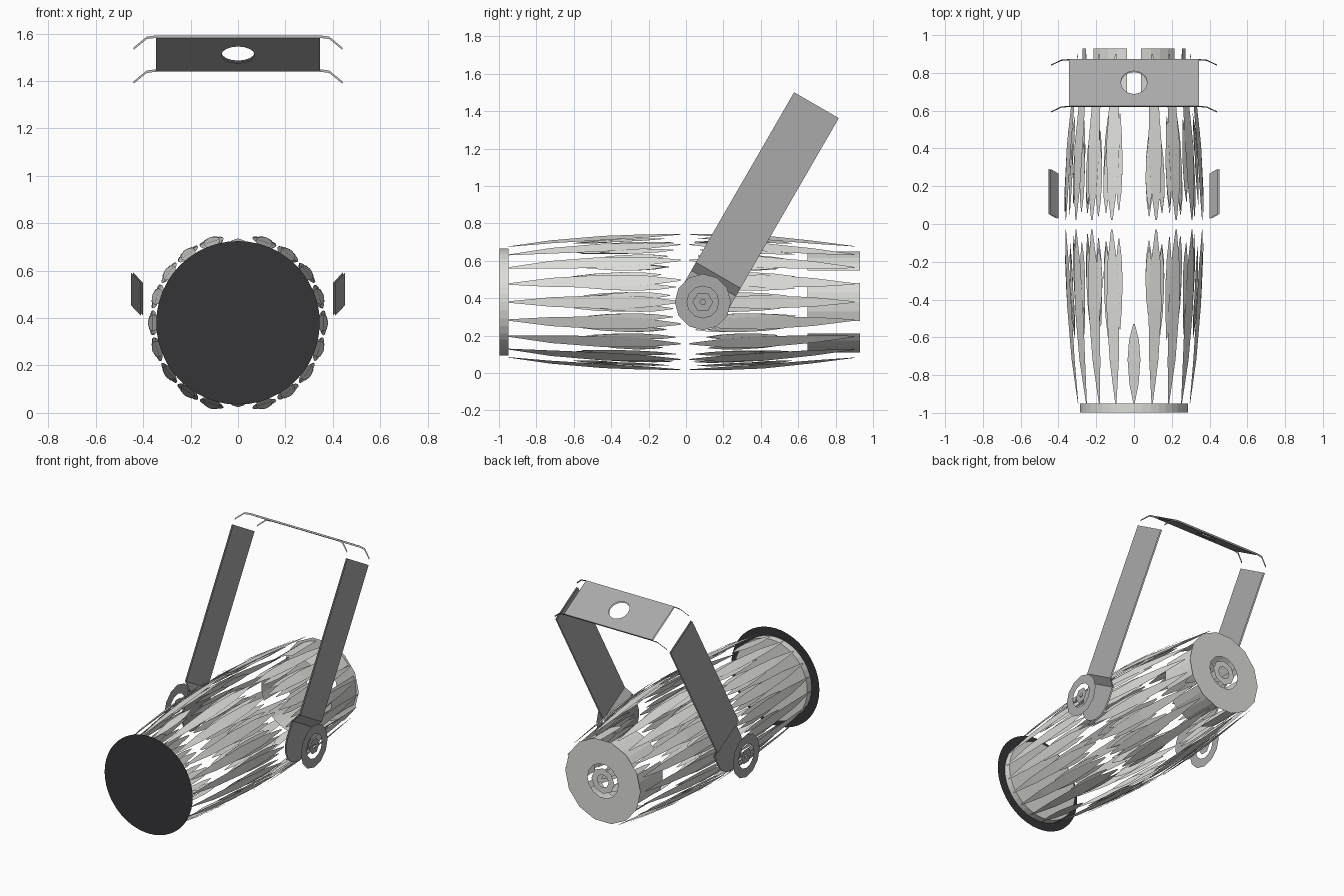
import bpy, bmesh, math, random
from mathutils import Vector

if "Cube" in bpy.data.objects:
    bpy.data.objects.remove(bpy.data.objects["Cube"])

random.seed(4)
CZ = 0.38  # height of the lamp axis


def material(name, col):
    m = bpy.data.materials.new(name)
    m.diffuse_color = (*col, 1)
    m.use_nodes = True
    m.node_tree.nodes["Principled BSDF"].inputs["Base Color"].default_value = m.diffuse_color
    return m


BODY = material("body_grey", (0.72, 0.73, 0.69))
YOKE = material("yoke_grey", (0.4, 0.4, 0.4))
DARK = material("lens_dark", (0.035, 0.035, 0.04))


def finish(bm, name, mat):
    me = bpy.data.meshes.new(name)
    bm.to_mesh(me)
    bm.free()
    ob = bpy.data.objects.new(name, me)
    bpy.context.collection.objects.link(ob)
    me.materials.append(mat)
    return ob


def face(bm, pts):
    return bm.faces.new([bm.verts.new(p) for p in pts])


def strip(bm, rows):
    """Quads between successive rows of points."""
    vs = [[bm.verts.new(p) for p in r] for r in rows]
    for a, b in zip(vs, vs[1:]):
        for i in range(len(a) - 1):
            bm.faces.new((a[i], a[i + 1], b[i + 1], b[i]))


def around(r, ang, y):
    return Vector((r * math.cos(ang), y, CZ + r * math.sin(ang)))


# barrel outline: (y, radius)
PROFILE = [(-1.0, .305), (-.7, .342), (-.4, .365), (-.03, .38), (.1, .38), (.45, .362), (.93, .31)]


def radius(y):
    for (y0, r0), (y1, r1) in zip(PROFILE, PROFILE[1:]):
        if y <= y1:
            return r0 + (r1 - r0) * (y - y0) / (y1 - y0)
    return PROFILE[-1][1]


def slat(bm, ang, y0, y1, half, inset=0):
    """Pointed curved strip lying on the barrel."""
    rows = []
    for t, w in ((0, .12), (.2, .75), (.45, 1), (.75, .75), (1, .12)):
        y = y0 + (y1 - y0) * t
        r = radius(y) - inset
        rows.append([around(r, ang + s * half * w / .36, y) for s in (-1, 1)])
    strip(bm, rows)


# slatted barrel, front and rear halves
for name, near, far in (("front_barrel", -.03, -.95), ("rear_barrel", .02, .9)):
    bm = bmesh.new()
    for k in range(20):
        a = math.radians(18 * k)
        if k in (5, 15):                       # seam at top and bottom
            if far < 0:
                slat(bm, a, -.53, -.95, .036)
            continue
        slat(bm, a, near, far, .036)
        for s in (-1, 1):                      # short shards beside each slat
            p = near + (far - near) * random.uniform(.02, .12)
            q = near + (far - near) * random.uniform(.45, .65)
            slat(bm, a + s * math.radians(5.5), p, q, .018, .008)
        slat(bm, a, near + (far - near) * .3, near + (far - near) * .62, .03, .02)
    finish(bm, name, BODY)


def annulus(bm, y, r0, r1, n):
    strip(bm, [[around(r, 2 * math.pi * i / n, y) for i in range(n + 1)] for r in (r0, r1)])


def disc(bm, y, r, n):
    face(bm, [around(r, 2 * math.pi * i / n, y) for i in range(n)])


# dark lens disc
bm = bmesh.new()
disc(bm, -1.0, .345, 48)
finish(bm, "lens_disc", DARK)

# shallow lens holder behind it
bm = bmesh.new()
strip(bm, [[around(.285, 2 * math.pi * i / 40, y) for i in range(41)] for y in (-.998, -.95)])
disc(bm, -.95, .285, 40)
finish(bm, "lens_holder", BODY)

# rear cap and its six side panels
bm = bmesh.new()
annulus(bm, .93, .12, .295, 14)
annulus(bm, .93, .045, .09, 8)
finish(bm, "rear_cap", BODY)
bm = bmesh.new()
for k in range(6):
    strip(bm, [[around(.273, math.radians(60 * k - 22 + 44 * i / 4), y) for i in range(5)]
               for y in (.65, .93)])
finish(bm, "rear_panels", BODY)

# yoke frame: u runs across the arm, d runs along it
PIV = Vector((0, .09, CZ))
D = Vector((0, .5, .866))
U = Vector((0, .866, -.5))
HW = .138


def yoke(x, u, d):
    return PIV + Vector((x, 0, 0)) + U * u + D * d


# arms: rounded foot, outward jog, long straight bar
for s, side in ((1, "right"), (-1, "left")):
    bm = bmesh.new()
    for t in (0, .01):
        foot = [yoke(s * (.41 - t), HW * math.cos(math.radians(a)), HW * math.sin(math.radians(a)))
                for a in range(180, 361, 20)]
        foot += [yoke(s * (.41 - t), HW, .115), yoke(s * (.41 - t), -HW, .115)]
        face(bm, foot)
        strip(bm, [[yoke(s * (x - t), u, d) for u in (-HW, HW)]
                   for x, d in ((.41, .115), (.452, .165), (.452, 1.215))])
    finish(bm, side + "_yoke_arm", YOKE)

    # knob disc outside each arm
    bm = bmesh.new()
    for r0, r1, n in ((.085, .15, 12), (.015, .055, 6)):
        strip(bm, [[PIV + Vector((s * .535, r * math.cos(2 * math.pi * i / n), r * math.sin(2 * math.pi * i / n)))
                    for i in range(n + 1)] for r in (r0, r1)])
    finish(bm, side + "_knob", YOKE)

# bridge plate with a round bolt hole, two skins
bm = bmesh.new()
TOP = 1.318
N = 16
for t in (0, .012):
    hole, rim = [], []
    for i in range(N + 1):
        a = math.pi / 4 + 2 * math.pi * i / N
        c, q = math.cos(a), math.sin(a)
        m = max(abs(c), abs(q))
        hole.append(yoke(.07 * c, .07 * q, TOP - t))
        rim.append(yoke(.345 * c / m, .143 * q / m, TOP - t))
    strip(bm, [hole, rim])
finish(bm, "yoke_bridge", YOKE)

# thin edge strips that curve down at the bridge corners
bm = bmesh.new()
for u in (-.143, .143):
    path = [(-.44, 1.26), (-.385, 1.312), (-.345, TOP), (.345, TOP), (.385, 1.312), (.44, 1.26)]
    strip(bm, [[yoke(x, u, d - t) for x, d in path] for t in (0, .012)])
finish(bm, "bridge_edges", YOKE)
